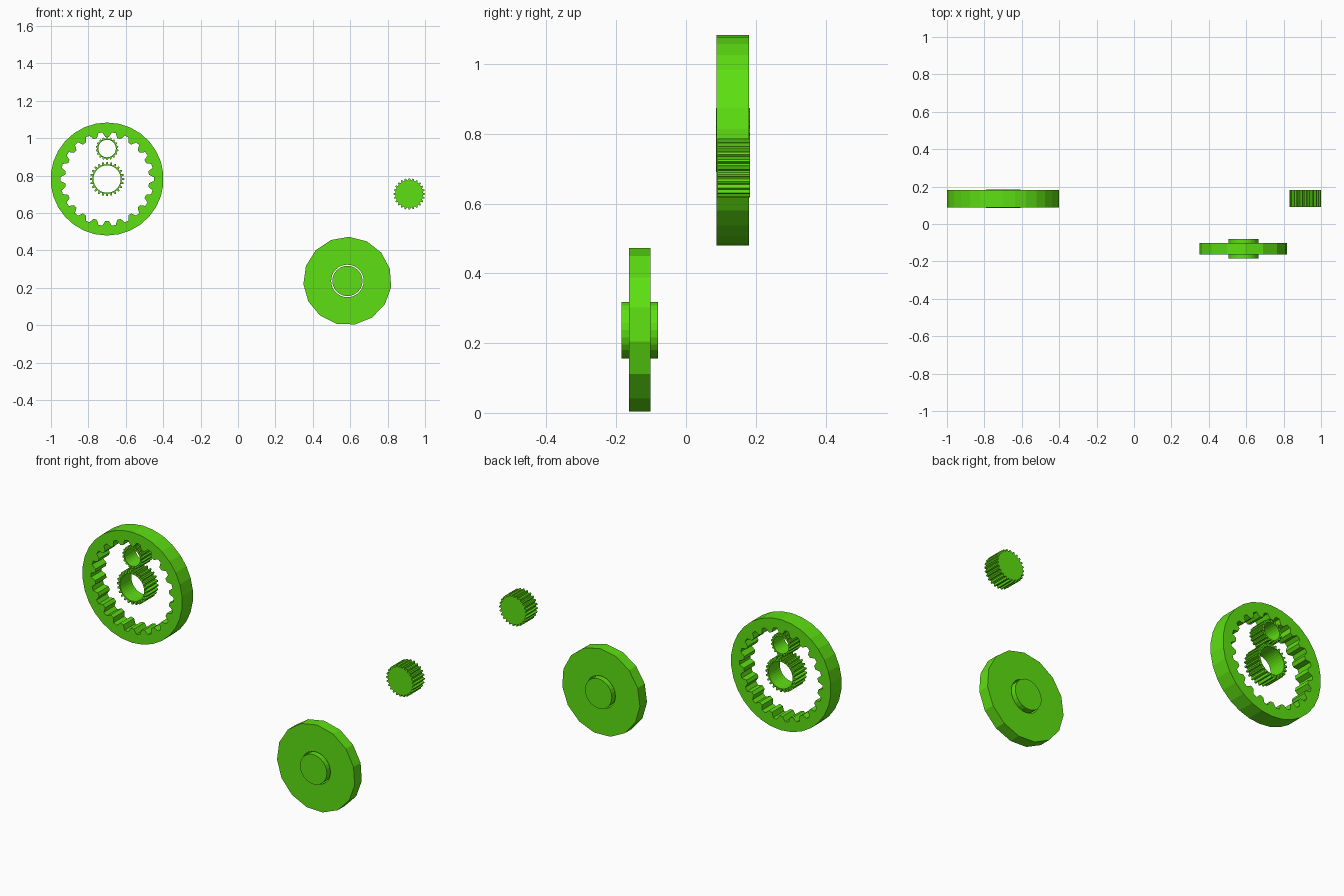
import bpy, bmesh, math
from mathutils import Vector

cube = bpy.data.objects.get("Cube")
if cube:
    bpy.data.objects.remove(cube, do_unlink=True)

green = bpy.data.materials.new("bright_green")
green.use_nodes = True
green.diffuse_color = (0.11, 0.74, 0.006, 1)
green.node_tree.nodes["Principled BSDF"].inputs["Base Color"].default_value = green.diffuse_color


def circle(radius, sides, start=0):
    """Points of a regular polygon; start is in degrees."""
    return [(radius * math.cos(a), radius * math.sin(a))
            for a in (math.radians(start) + math.tau * i / sides for i in range(sides))]


def toothed(root, tip, teeth, land=0.15):
    """Gear outline; each tooth has a narrow tip and a narrow valley."""
    points = []
    for i in range(teeth):
        for radius, phase in ((tip, -land), (tip, land), (root, 0.5 - land), (root, 0.5 + land)):
            a = math.tau * (i + phase) / teeth + math.pi / 2
            points.append((radius * math.cos(a), radius * math.sin(a)))
    return points


def plate(name, centre, y_front, y_back, *outlines):
    """Fill the outlines (outer, then hole) and extrude them along y."""
    bm = bmesh.new()
    for outline in outlines:
        verts = [bm.verts.new((centre[0] + x, y_front, centre[1] + z)) for x, z in outline]
        for a, b in zip(verts, verts[1:] + verts[:1]):
            bm.edges.new((a, b))
    if len(outlines) == 1:
        bm.faces.new(bm.verts[:])
    else:
        bmesh.ops.triangle_fill(bm, edges=bm.edges[:], use_beauty=True, normal=Vector((0, -1, 0)))
    result = bmesh.ops.extrude_face_region(bm, geom=bm.faces[:], use_keep_orig=True)
    moved = [g for g in result["geom"] if isinstance(g, bmesh.types.BMVert)]
    bmesh.ops.translate(bm, verts=moved, vec=(0, y_back - y_front, 0))
    bmesh.ops.recalc_face_normals(bm, faces=bm.faces[:])
    mesh = bpy.data.meshes.new(name)
    bm.to_mesh(mesh)
    bm.free()
    mesh.materials.append(green)
    obj = bpy.data.objects.new(name, mesh)
    bpy.context.collection.objects.link(obj)
    return obj


# Planetary set: internal ring, sun and planet
hub = (-0.7, 0.782)
plate("ring_gear", hub, 0.088, 0.181, circle(0.302, 30, 90), toothed(0.25, 0.225, 22))
plate("sun_gear", hub, 0.086, 0.184, toothed(0.078, 0.092, 24), circle(0.073, 32))
plate("planet_gear", (-0.7, 0.945), 0.088, 0.181, toothed(0.053, 0.061, 18), circle(0.047, 24))

# Loose solid pinion
plate("pinion_gear", (0.916, 0.702), 0.09, 0.183, toothed(0.074, 0.084, 24))

# Faceted wheel with a separate axle through its bore
axle_centre = (0.585, 0.237)
plate("wheel_disc", axle_centre, -0.163, -0.102, circle(0.236, 15, 16), circle(0.087, 32))
plate("wheel_axle", axle_centre, -0.185, -0.08, circle(0.081, 24))
